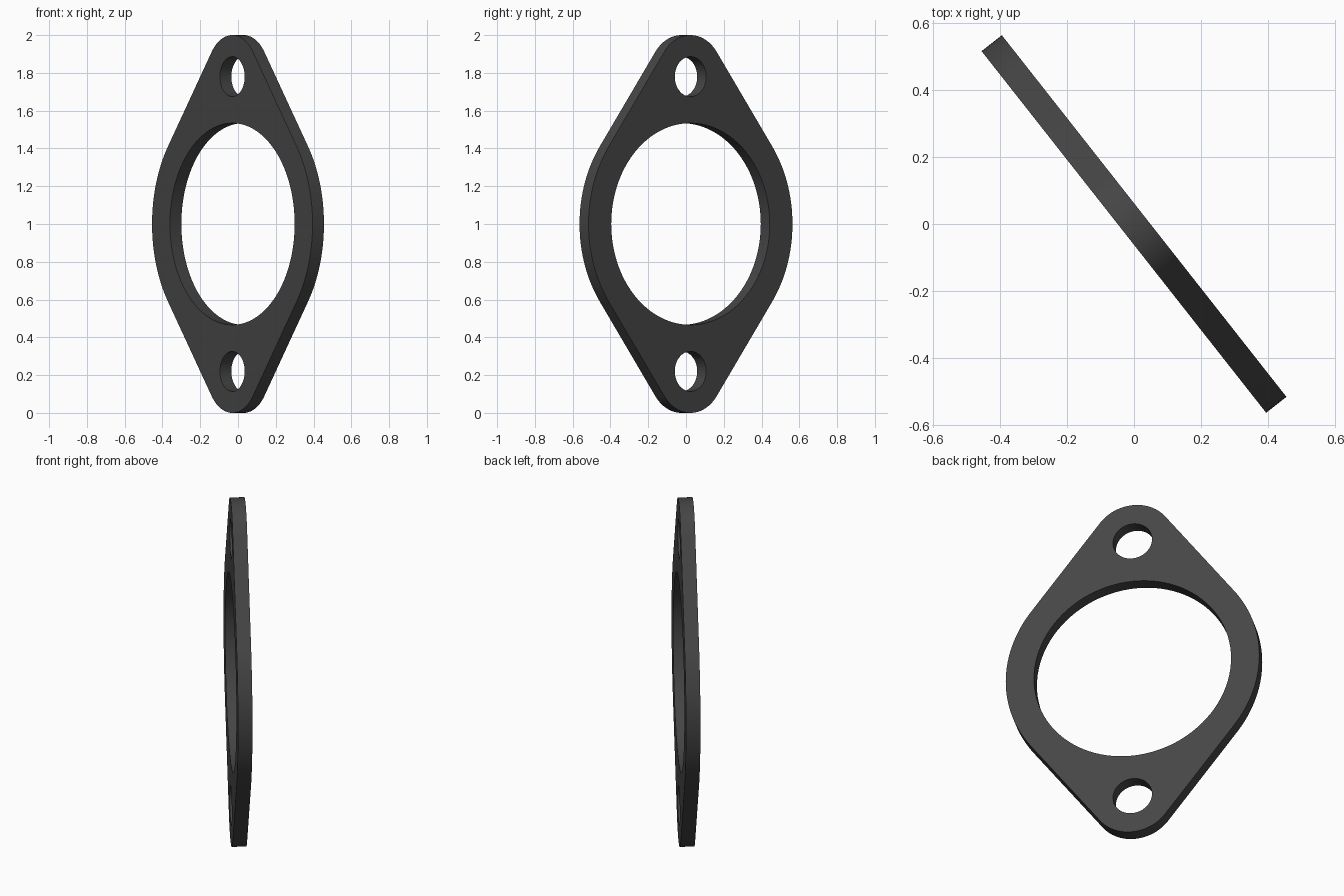
import bpy, bmesh
from math import sin, cos, acos, pi, radians

if "Cube" in bpy.data.objects:
    bpy.data.objects.remove(bpy.data.objects["Cube"])

BODY_R, EAR_R, EAR_D = 0.687, 0.22, 0.78   # body radius, ear radius, ear offset
BORE_R, BOLT_R = 0.534, 0.106
THICK = 0.077


def arc(cy, r, a0, a1, n):
    return [(r * cos(a0 + (a1 - a0) * i / n), cy + r * sin(a0 + (a1 - a0) * i / n))
            for i in range(n + 1)]


# Outline: four arcs joined by their common tangents
t = acos((BODY_R - EAR_R) / EAR_D)
s = pi / 2 - t
outline = (arc(0, BODY_R, -s, s, 32) + arc(EAR_D, EAR_R, s, pi - s, 24)
           + arc(0, BODY_R, pi - s, pi + s, 32)
           + arc(-EAR_D, EAR_R, pi + s, 2 * pi - s, 24))
loops = [outline, arc(0, BORE_R, 0, 2 * pi, 96)[:-1]]
loops += [arc(y, BOLT_R, 0, 2 * pi, 48)[:-1] for y in (EAR_D, -EAR_D)]

# Filled, extruded flat curve with the bore and bolt holes
curve = bpy.data.curves.new("flange_gasket", 'CURVE')
curve.dimensions = '2D'
curve.fill_mode = 'BOTH'
curve.extrude = THICK / 2
for pts in loops:
    sp = curve.splines.new('POLY')
    sp.points.add(len(pts) - 1)
    for p, (x, y) in zip(sp.points, pts):
        p.co = (x, y, 0, 1)
    sp.use_cyclic_u = True

gasket = bpy.data.objects.new("flange_gasket", curve)
bpy.context.collection.objects.link(gasket)
gasket.location = (0, 0, 1)
gasket.rotation_euler = (pi / 2, 0, radians(-51.8))
bpy.context.view_layer.objects.active = gasket
gasket.select_set(True)
bpy.ops.object.convert(target='MESH')
gasket = bpy.context.object

# Weld faces to rims
bm = bmesh.new()
bm.from_mesh(gasket.data)
bmesh.ops.remove_doubles(bm, verts=bm.verts, dist=1e-4)
bmesh.ops.recalc_face_normals(bm, faces=bm.faces)
bm.to_mesh(gasket.data)
bm.free()
bpy.ops.object.shade_smooth_by_angle(angle=radians(30))

# Dark grey finish
mat = bpy.data.materials.new("dark_grey")
mat.diffuse_color = (0.06, 0.06, 0.06, 1)
mat.use_nodes = True
mat.node_tree.nodes["Principled BSDF"].inputs["Base Color"].default_value = mat.diffuse_color
gasket.data.materials.clear()
gasket.data.materials.append(mat)
